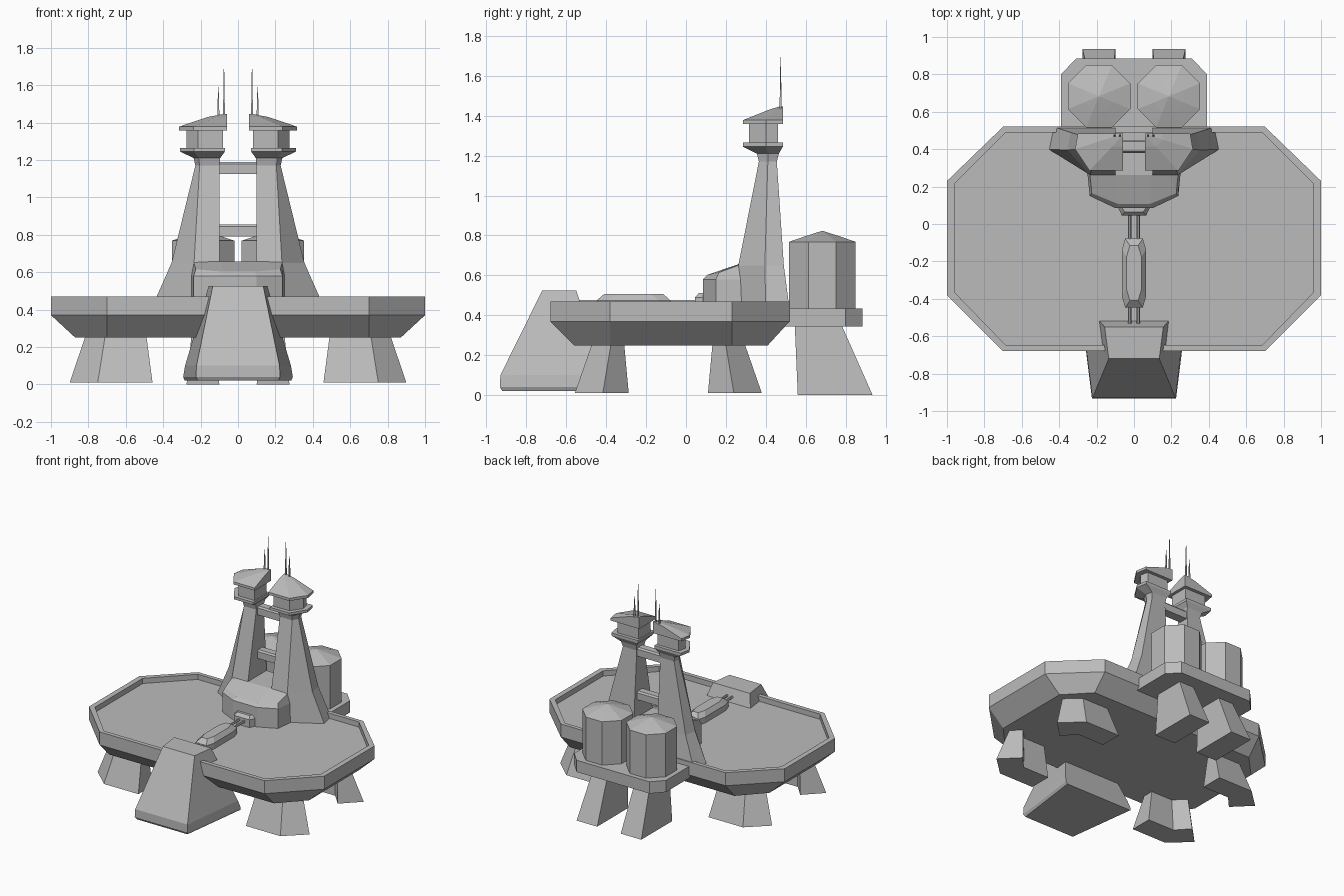
import bpy, bmesh, math

grey = bpy.data.materials.new("concrete_grey")
grey.diffuse_color = (0.5, 0.5, 0.5, 1)


def loft(name, loops):
    """Skin a stack of equal-length 3D loops and cap both ends."""
    bm = bmesh.new()
    rings = [[bm.verts.new(p) for p in loop] for loop in loops]
    n = len(rings[0])
    for a, b in zip(rings, rings[1:]):
        for i in range(n):
            j = (i + 1) % n
            bm.faces.new((a[i], a[j], b[j], b[i]))
    bm.faces.new(rings[0])
    bm.faces.new(rings[-1])
    bmesh.ops.recalc_face_normals(bm, faces=bm.faces)
    me = bpy.data.meshes.new(name)
    bm.to_mesh(me)
    bm.free()
    me.materials.append(grey)
    ob = bpy.data.objects.new(name, me)
    bpy.context.collection.objects.link(ob)
    return ob


def flat(points, z):
    return [(x, y, z) for x, y in points]


def rect(x0, x1, y0, y1, z):
    return flat([(x0, y0), (x1, y0), (x1, y1), (x0, y1)], z)


def both(half):
    """Complete a right-hand half outline with its mirror image."""
    return list(half) + [(-p[0],) + tuple(p[1:]) for p in reversed(half)]


def flip(loops, sx):
    return [[(sx * x, y, z) for x, y, z in l] for l in loops]


def ngon(cx, cy, r, n, z):
    return [(cx + r * math.cos((i + 0.5) * 2 * math.pi / n),
             cy + r * math.sin((i + 0.5) * 2 * math.pi / n), z) for i in range(n)]


# Octagonal deck with a raised rim and tapered underside
def deck_loop(x, front, back, z, cx=0.7, cf=-0.38, cb=0.23):
    return flat(both([(cx, front), (x, cf), (x, cb), (cx, back)]), z)

loft("deck", [
    deck_loop(0.87, -0.56, 0.41, 0.25),
    deck_loop(1, -0.68, 0.52, 0.37),
    deck_loop(1, -0.68, 0.52, 0.47),
    deck_loop(0.96, -0.648, 0.49, 0.47, 0.685, -0.365, 0.215),
    deck_loop(0.96, -0.648, 0.49, 0.43, 0.685, -0.365, 0.215)])

# Four chevron-shaped deck legs
foot = [(0.457, -0.557), (0.75, -0.557), (0.90, -0.417),
        (0.77, -0.287), (0.68, -0.385), (0.457, -0.385)]
knee = [(0.49, -0.47), (0.71, -0.47), (0.815, -0.375),
        (0.75, -0.31), (0.67, -0.39), (0.49, -0.39)]
for sx, side in ((1, "right"), (-1, "left")):
    for end in ("front", "back"):
        loops = [[(sx * x, y if end == "front" else -0.177 - y, z) for x, y in pts]
                 for pts, z in ((foot, 0.01), (knee, 0.26))]
        loft(f"{end}_{side}_leg", loops)

# Large front buttress
loft("front_buttress", [
    flat(both([(0.215, -0.92), (0.285, -0.38)]), 0.02),
    flat(both([(0.225, -0.932), (0.293, -0.385)]), 0.04),
    flat(both([(0.222, -0.93), (0.283, -0.405)]), 0.10),
    flat(both([(0.135, -0.72), (0.157, -0.55)]), 0.525)])

# Conduit, its capsule and the socket on the building
for sx in (1, -1):
    loft("conduit_rod", [[(sx * 0.022 + 0.009 * math.cos(a), y, 0.468 + 0.009 * math.sin(a))
                          for a in [i * math.pi / 3 for i in range(6)]]
                         for y in (-0.56, 0.08)])


def capsule_loop(hx, y0, y1, z):
    c = 0.06
    return flat(both([(hx - 0.018, y0), (hx, y0 + c), (hx, y1 - c), (hx - 0.018, y1)]), z)

loft("conduit_capsule", [capsule_loop(0.065, -0.447, -0.078, 0.42),
                         capsule_loop(0.065, -0.447, -0.078, 0.475),
                         capsule_loop(0.04, -0.41, -0.115, 0.507)])
loft("conduit_socket", [flat(both([(0.065, 0.045), (0.10, 0.12)]), 0.42),
                        flat(both([(0.065, 0.045), (0.10, 0.12)]), 0.49),
                        flat(both([(0.05, 0.065), (0.085, 0.12)]), 0.512)])

# Faceted building between the tower feet
base = [(0.10, 0.085), (0.237, 0.15), (0.25, 0.28), (0.25, 0.49)]
loft("base_building", [
    flat(both(base), 0.42),
    flat(both(base), 0.58),
    both([(0.088, 0.108, 0.603), (0.226, 0.165, 0.615), (0.236, 0.268, 0.652), (0.236, 0.49, 0.652)]),
    both([(0.088, 0.262, 0.656), (0.2, 0.265, 0.656), (0.23, 0.27, 0.656), (0.23, 0.488, 0.656)])])


# Twin towers: stacks of five-sided sections
def penta(inner, p4, outer, front, mid, back, z, ob=0.015):
    return flat([(inner, back), (outer - ob, back), (outer, mid), (p4, front), (inner, front)], z)

shaft = [
    penta(0.10, 0.25, 0.457, 0.28, 0.40, 0.52, 0.42, 0.025),
    penta(0.10, 0.235, 0.355, 0.262, 0.395, 0.49, 0.65),
    penta(0.10, 0.205, 0.228, 0.365, 0.41, 0.455, 1.17, 0.01),
    penta(0.095, 0.21, 0.237, 0.355, 0.41, 0.465, 1.21, 0.01),
    penta(0.07, 0.235, 0.31, 0.285, 0.40, 0.485, 1.245),
    penta(0.07, 0.235, 0.31, 0.285, 0.40, 0.485, 1.265)]
room = [
    penta(0.08, 0.215, 0.275, 0.315, 0.40, 0.46, 1.26),
    penta(0.08, 0.215, 0.275, 0.315, 0.40, 0.46, 1.365)]
roof = [
    penta(0.058, 0.238, 0.315, 0.285, 0.40, 0.485, 1.358),
    penta(0.058, 0.238, 0.315, 0.285, 0.40, 0.485, 1.378),
    penta(0.058, 0.115, 0.16, 0.415, 0.45, 0.485, 1.43),
    penta(0.058, 0.07, 0.08, 0.465, 0.475, 0.485, 1.445, 0.004)]
for sx, side in ((1, "right"), (-1, "left")):
    loft(side + "_tower_shaft", flip(shaft, sx))
    loft(side + "_control_room", flip(room, sx))
    loft(side + "_tower_roof", flip(roof, sx))
    for x, top in ((0.105, 1.59), (0.075, 1.695)):
        loft(side + "_antenna", [ngon(sx * x, 0.474, r, 4, z)
                                 for r, z in ((0.008, 1.41), (0.006, 1.5), (0.0015, top))])

# Beams joining the towers
for name, z0, z1 in (("lower_beam", 0.79, 0.855), ("upper_beam", 1.125, 1.19)):
    loft(name, [rect(-0.12, 0.12, 0.38, 0.45, z0), rect(-0.12, 0.12, 0.38, 0.45, z1 - 0.012),
                rect(-0.12, 0.12, 0.39, 0.44, z1)])

# Rear platform carrying two octagonal tanks on tapered legs
plat = both([(0.39, 0.38), (0.39, 0.80), (0.31, 0.885)])
loft("tank_platform", [flat(plat, 0.345), flat(plat, 0.435)])
R = 0.167 / math.cos(math.pi / 8)
for sx, side in ((1, "right"), (-1, "left")):
    loft(side + "_tank", [ngon(sx * 0.187, 0.683, r, 8, z) for r, z in
                          ((R, 0.43), (R, 0.768), (R * 0.5, 0.797), (0.005, 0.822))])
    loft(side + "_tank_leg", flip([rect(0.10, 0.275, 0.56, 0.935, 0),
                                   rect(0.115, 0.24, 0.545, 0.78, 0.35)], sx))
